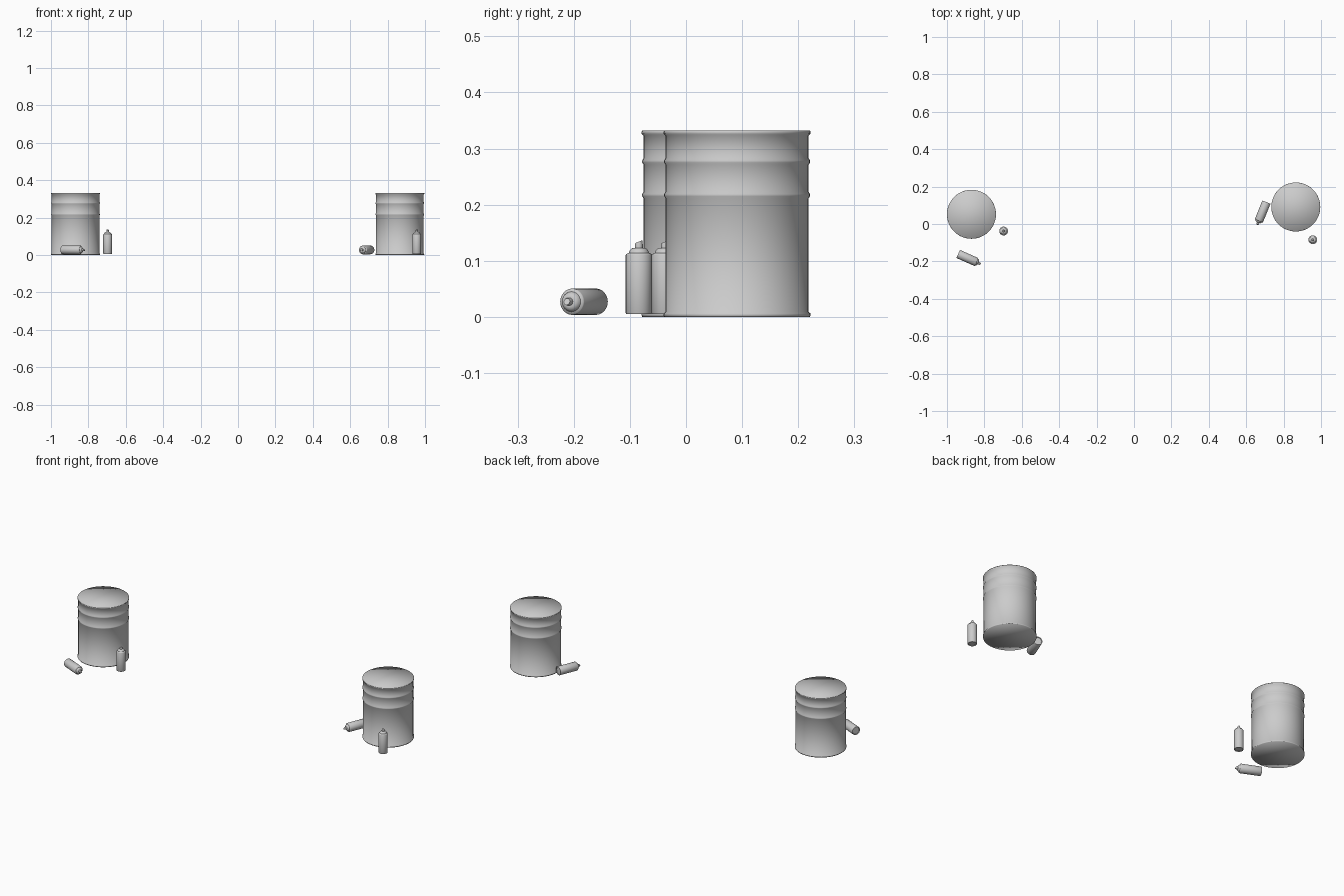
import bpy, math
from mathutils import Vector, Matrix

if "Cube" in bpy.data.objects:
    bpy.data.objects.remove(bpy.data.objects["Cube"])


def lathe(name, profile, sides, matrix):
    """Spin an (r, z) profile about z; both ends are closed with caps."""
    verts, faces = [], []
    for r, z in profile:
        for i in range(sides):
            a = 2 * math.pi * i / sides
            verts.append((r * math.cos(a), r * math.sin(a), z))
    for k in range(len(profile) - 1):
        for i in range(sides):
            j = (i + 1) % sides
            a, b = k * sides, (k + 1) * sides
            faces.append((a + i, a + j, b + j, b + i))
    faces.append(tuple(reversed(range(sides))))
    top = (len(profile) - 1) * sides
    faces.append(tuple(range(top, top + sides)))
    mesh = bpy.data.meshes.new(name)
    mesh.from_pydata(verts, [], faces)
    mesh.shade_smooth()
    ob = bpy.data.objects.new(name, mesh)
    bpy.context.collection.objects.link(ob)
    ob.matrix_world = matrix
    return ob


# Drum: rolled rims at both ends and two raised hoops on the upper half
R, RIM = 0.1275, 0.131
drum = [(RIM - 0.001, 0.0), (RIM, 0.003), (RIM, 0.006), (R, 0.009)]
for hoop in (0.217, 0.277):
    drum += [(R, hoop - 0.006), (RIM - 0.001, hoop - 0.002),
             (RIM - 0.001, hoop + 0.002), (R, hoop + 0.006)]
drum += [(R, 0.323), (RIM, 0.326), (RIM, 0.330), (RIM - 0.001, 0.332)]

for name, loc in (("drum_left", (-0.869, 0.052, 0)), ("drum_right", (0.865, 0.091, 0))):
    lathe(name, drum, 48, Matrix.Translation(loc))

# Spray can: recessed base, straight body, shoulder and collar
can = [(0.019, 0.003), (0.020, 0.0), (0.0225, 0.0), (0.0235, 0.002),
       (0.0235, 0.105), (0.0225, 0.107), (0.018, 0.109), (0.0165, 0.113),
       (0.013, 0.117), (0.009, 0.118)]
nozzle = [(0.007, 0.117), (0.007, 0.124), (0.006, 0.129)]


def spray_can(name, base, direction):
    rot = Vector(direction).to_track_quat('Z', 'Y').to_matrix().to_4x4()
    m = Matrix.Translation(base) @ rot
    for part, profile, sides in (("body", can, 24), ("nozzle", nozzle, 12)):
        ob = lathe(f"{name}_{part}", profile, sides, m)
        if part == "nozzle":
            # slanted button top
            for v in ob.data.vertices:
                if v.co.z > 0.128:
                    v.co.z -= v.co.y * 0.4
        bpy.ops.object.select_all(action='DESELECT')
        ob.select_set(True)
        bpy.context.view_layer.objects.active = ob
        bpy.ops.object.shade_smooth_by_angle(angle=math.radians(40))


# Two upright cans and two lying on their sides
spray_can("standing_can_left", (-0.697, -0.0375, 0.005), (0, 0, 1))
spray_can("standing_can_right", (0.956, -0.084, 0.005), (0, 0, 1))
a = math.radians(24)
spray_can("lying_can_left", (-0.94, -0.16, 0.027), (math.cos(a), -math.sin(a), 0))
b = math.radians(22)
spray_can("lying_can_right", (0.708, 0.117, 0.027), (-math.sin(b), -math.cos(b), 0))
